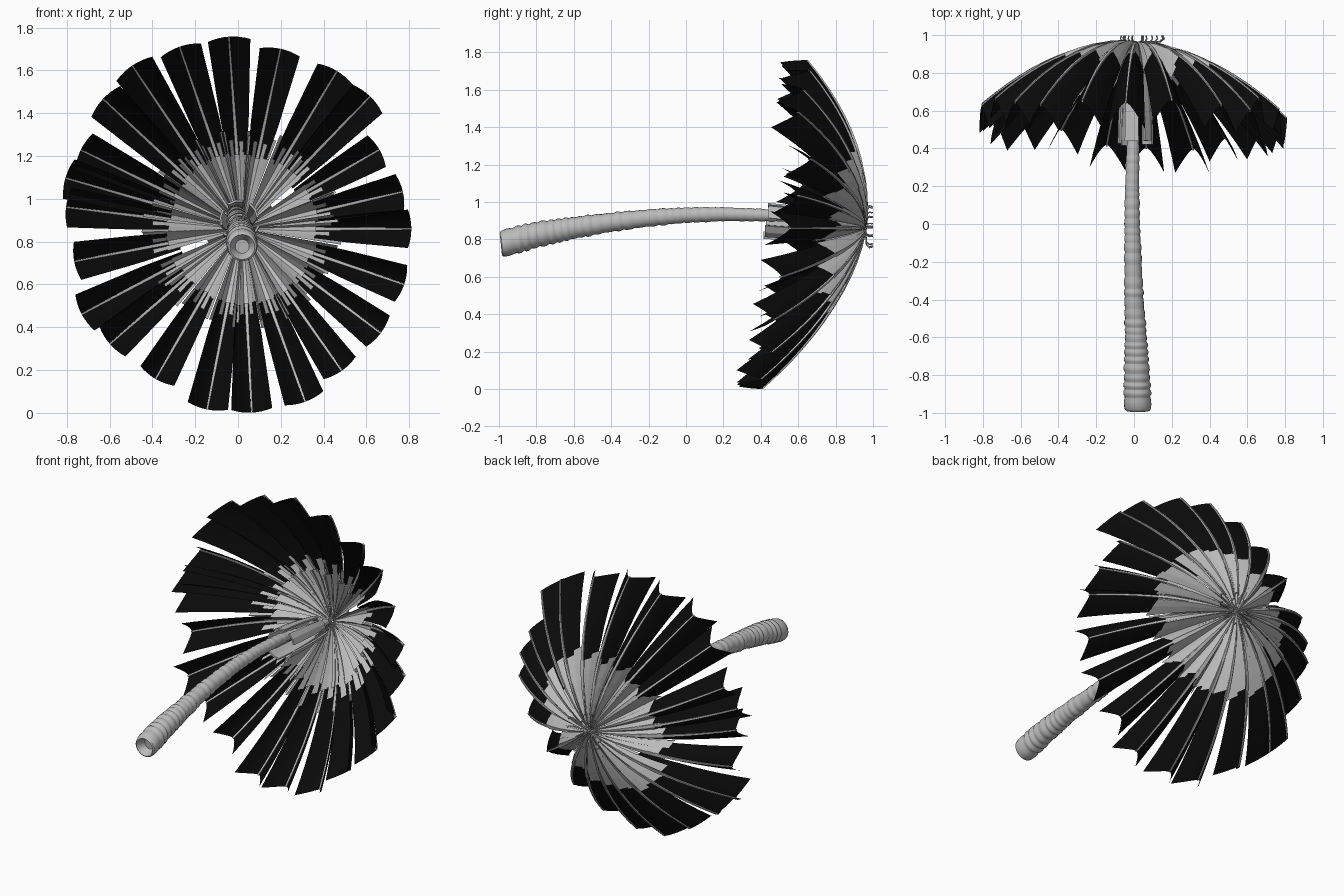
import bpy, bmesh, math, random
from mathutils import Vector

random.seed(4)
if "Cube" in bpy.data.objects:
    bpy.data.objects.remove(bpy.data.objects["Cube"])


def material(name, value):
    m = bpy.data.materials.new(name)
    m.use_nodes = True
    color = (value, value, value, 1)
    m.diffuse_color = color
    m.node_tree.nodes["Principled BSDF"].inputs["Base Color"].default_value = color
    return m


grey = material("pale grey", 0.5)
black = material("leaf black", 0.003)


def finish(bm, name, mat, smooth=False):
    mesh = bpy.data.meshes.new(name)
    bmesh.ops.recalc_face_normals(bm, faces=bm.faces)
    bm.to_mesh(mesh)
    bm.free()
    mesh.materials.append(mat)
    obj = bpy.data.objects.new(name, mesh)
    bpy.context.collection.objects.link(obj)
    if smooth:
        for o in bpy.context.selected_objects:
            o.select_set(False)
        bpy.context.view_layer.objects.active = obj
        obj.select_set(True)
        bpy.ops.object.shade_smooth_by_angle(angle=math.radians(40))
    return obj


def loft(bm, rows, closed=False):
    """Skin a grid of points, optionally closing each row into a ring."""
    grid = [[bm.verts.new(p) for p in row] for row in rows]
    for a, b in zip(grid, grid[1:]):
        n = len(a)
        for i in range(n if closed else n - 1):
            j = (i + 1) % n
            bm.faces.new((a[i], a[j], b[j], b[i]))
    return grid


CX, CZ = 0.02, 0.86


def half_width(r):
    return min(0.13 * r, 0.02 + 0.09 * r)


def crown_point(angle, r, w, lift=0.0):
    """Point on a drooping leaf: r along the midrib, w across it."""
    half = half_width(r)
    x = r * math.cos(angle) - w * math.sin(angle)
    z = r * math.sin(angle) + w * math.cos(angle)
    y = 0.95 - 0.55 * r * r + 0.155 * z - 0.06 * x
    y -= 1.55 * half * (abs(w) / half) ** 1.4
    return Vector((CX + x, y + lift, CZ + z))


# direction in degrees and length of every leaf
LEAVES = [(94, .9), (109, .9), (124, .92), (137, .89), (154, .84), (164, .86),
          (173, .83), (191, .8), (208, .85), (221, .82), (240, .81), (259, .86),
          (273, .86), (290, .86), (305, .81), (323, .81), (341, .8), (0, .79),
          (13, .77), (30, .74), (46, .86), (59, .86), (78, .86)]
# open sectors of the crown
GAPS = [(196, 203), (35, 41)]

blades, ribs, sheaths = bmesh.new(), bmesh.new(), bmesh.new()


def slat(angle, offset, end, lift, spread=1.9):
    """One narrow grey strip of a leaf base."""
    direction = (math.degrees(angle) + offset) % 360
    if any(a < direction < b for a, b in GAPS):
        end = 0.17
    rows = []
    for k in range(6):
        r = 0.015 + (end - 0.015) * k / 5
        rows.append([crown_point(angle, r, r * math.tan(math.radians(offset + e)), lift)
                     for e in (-spread, spread)])
    loft(sheaths, rows)


for degrees, reach in LEAVES:
    angle = math.radians(degrees)

    # arched black blade
    rows = []
    for k in range(9):
        t = k / 8
        row = []
        for i in range(-4, 5):
            u = i / 4
            r = 0.3 + (reach * (1 - 0.02 * u * u) - 0.3) * t
            row.append(crown_point(angle, r, half_width(r) * u))
        rows.append(row)
    loft(blades, rows)

    # pale midrib, a slim square rod along the fold
    rows = []
    for k in range(9):
        r = 0.3 + (reach - 0.3) * k / 8
        s = 0.008 - 0.004 * k / 8
        c = crown_point(angle, r, 0)
        side = Vector((-math.sin(angle), 0, math.cos(angle))) * s
        depth = Vector((0, 0.008, 0))
        rows.append([c + side + depth * 0.7, c - side + depth * 0.7,
                     c - side - depth * 1.4, c + side - depth * 1.4])
    grid = loft(ribs, rows, True)
    ribs.faces.new(grid[-1])

    # split leaf base behind and in front of the blade
    for offset in (-7.2, -3.6, 0, 3.6, 7.2):
        slat(angle, offset, random.uniform(0.42, 0.47), random.uniform(0.006, 0.018))
        slat(angle, offset, random.uniform(0.335, 0.36), random.uniform(-0.024, -0.012))
    for offset in (-3.3, 3.3):
        slat(angle, offset, random.uniform(0.4, 0.43), -0.014, 1.4)

finish(blades, "leaf_blades", black, True)
finish(ribs, "leaf_midribs", grey)
finish(sheaths, "leaf_bases", grey)

# trunk: y, x, z, radius along the bent axis
AXIS = [(-.99, .02, .775, .073), (-.8, .015, .825, .066), (-.6, .01, .862, .057),
        (-.4, .0, .892, .05), (-.2, -.005, .915, .045), (0, -.01, .93, .04),
        (.2, -.01, .935, .037), (.42, -.005, .93, .033), (.55, 0, .92, .024),
        (.93, .02, .87, .02)]


def on_axis(y):
    for a, b in zip(AXIS, AXIS[1:]):
        if y <= b[0]:
            t = (y - a[0]) / (b[0] - a[0])
            return [p + (q - p) * t for p, q in zip(a, b)]
    return list(AXIS[-1])


def ring(y, scale, shift=0.0):
    _, x, z, radius = on_axis(y)
    radius *= scale
    points = []
    for i in range(20):
        a = math.tau * i / 20
        dz = radius * math.sin(a)
        points.append(Vector((x + radius * math.cos(a), y + shift - 0.1 * dz, z + dz)))
    return points


bm = bmesh.new()
rows = [ring(-.98, 0.45, 0.04), ring(-.985, 0.65, 0.01), ring(-.99, 0.8),
        ring(-.985, 0.92)]
# gently bulging growth rings
y = -0.98
while y < 0.88:
    step = random.uniform(0.035, 0.065)
    bulge = random.uniform(1.0, 1.08)
    for t, s in ((0.1, 0.97), (0.35, bulge), (0.7, bulge), (0.95, 0.97)):
        rows.append(ring(y + t * step, s))
    y += step
grid = loft(bm, rows, True)
bm.faces.new(grid[0])
bm.faces.new(grid[-1])
finish(bm, "trunk", grey, True)

# loose sheath plates around the top of the trunk
bm = bmesh.new()
for k in range(5):
    a = math.radians(72 * k + 30)
    start = random.uniform(0.41, 0.45)
    rows = []
    for j in range(5):
        yy = start + (0.8 - start) * j / 4
        spread = 0.092 - 0.025 * (j / 4) ** 2
        rows.append([Vector((0.005 + spread * math.cos(a + e), yy,
                             0.905 + spread * math.sin(a + e) - 0.03 * j / 4))
                     for e in (-0.42, 0, 0.42)])
    loft(bm, rows)
plates = finish(bm, "sheath_plates", grey)
mod = plates.modifiers.new("thickness", "SOLIDIFY")
mod.thickness = 0.01

# fine curled shoots at the crown centre
curve = bpy.data.curves.new("crown_shoots", "CURVE")
curve.dimensions = "3D"
curve.bevel_depth = 0.004
curve.bevel_resolution = 1
curve.use_fill_caps = True
for k in range(14):
    a = math.tau * k / 14 + random.uniform(-0.15, 0.15)
    length = random.uniform(0.06, 0.15)
    spline = curve.splines.new("POLY")
    path = [(0.1, 0.94), (0.5, 0.962), (0.85, 0.965), (1, 0.98), (0.95, 0.998)]
    spline.points.add(len(path) - 1)
    for p, (f, yy) in zip(spline.points, path):
        r = length * f
        p.co = (CX + r * math.cos(a), yy, CZ + r * math.sin(a), 1)
curve.materials.append(grey)
shoots = bpy.data.objects.new("crown_shoots", curve)
bpy.context.collection.objects.link(shoots)
